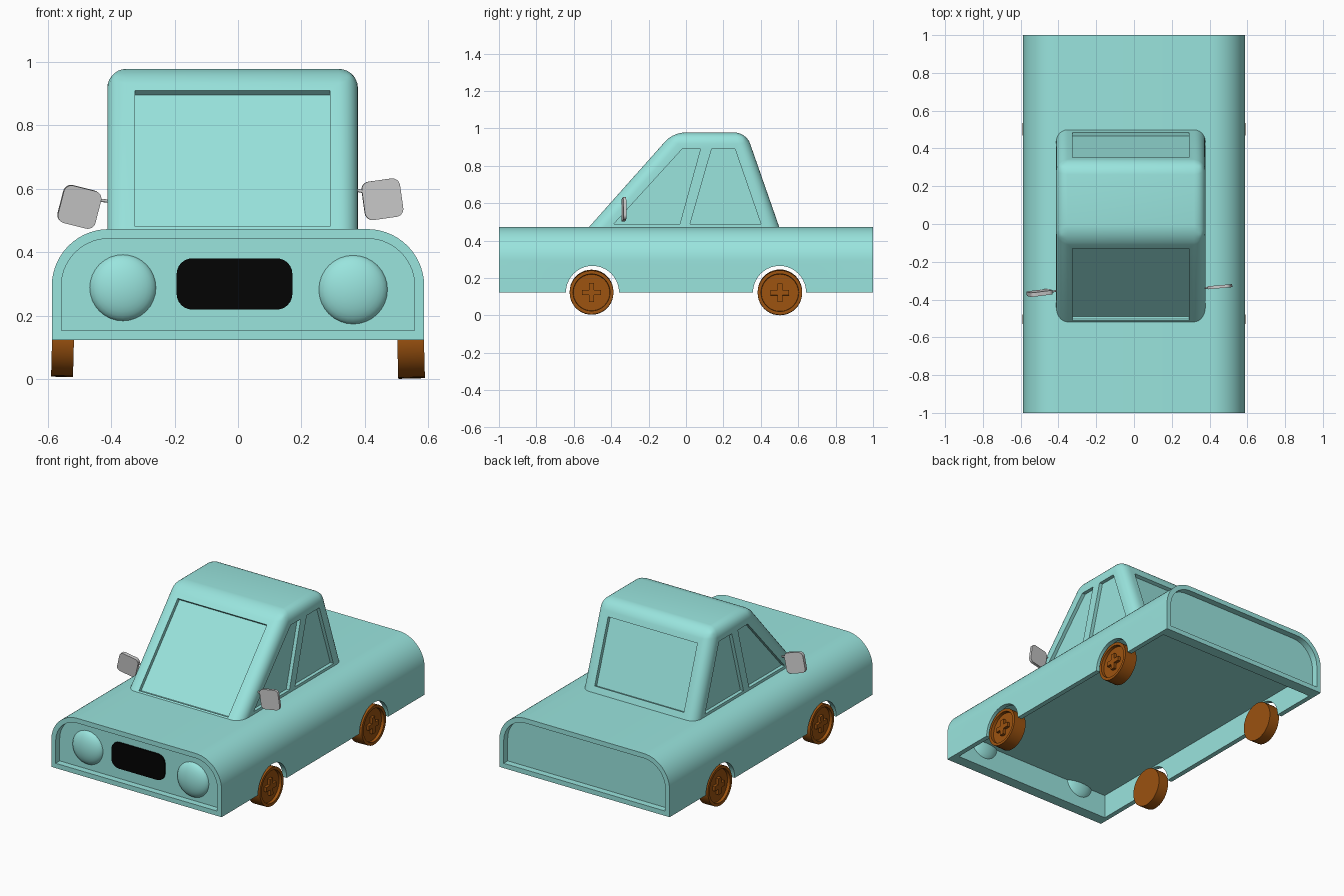
import bpy, bmesh
from math import sin, cos, pi, radians
from mathutils import Vector, Matrix

if "Cube" in bpy.data.objects:
    bpy.data.objects.remove(bpy.data.objects["Cube"])


def material(name, rgb):
    m = bpy.data.materials.new(name)
    m.diffuse_color = (*rgb, 1)
    m.use_nodes = True
    m.node_tree.nodes["Principled BSDF"].inputs["Base Color"].default_value = m.diffuse_color
    return m


TEAL = material("teal_paint", (0.32, 0.78, 0.73))
BROWN = material("wheel_brown", (0.33, 0.085, 0.005))
BLACK = material("grille_black", (0.001, 0.001, 0.001))


def add_prism(bm, pts, axis, a, b):
    """Extrude a closed profile from a to b; profile is (y,z) for axis x, (x,z) for axis y."""
    place = (lambda p, t: (t, p[0], p[1])) if axis == 'x' else (lambda p, t: (p[0], t, p[1]))
    rings = [[bm.verts.new(place(p, t)) for p in pts] for t in (a, b)]
    bm.faces.new(rings[0])
    bm.faces.new(rings[1][::-1])
    n = len(pts)
    for i in range(n):
        j = (i + 1) % n
        bm.faces.new((rings[0][i], rings[1][i], rings[1][j], rings[0][j]))


def finish(bm, name, mat=None):
    bmesh.ops.recalc_face_normals(bm, faces=bm.faces[:])
    me = bpy.data.meshes.new(name)
    bm.to_mesh(me)
    bm.free()
    ob = bpy.data.objects.new(name, me)
    bpy.context.collection.objects.link(ob)
    if mat:
        me.materials.append(mat)
    return ob


def prism(name, pts, axis, a, b, mat=None):
    bm = bmesh.new()
    add_prism(bm, pts, axis, a, b)
    return finish(bm, name, mat)


def activate(ob):
    bpy.ops.object.select_all(action='DESELECT')
    ob.select_set(True)
    bpy.context.view_layer.objects.active = ob


def smooth(ob, angle=35):
    activate(ob)
    bpy.ops.object.shade_smooth_by_angle(angle=radians(angle))


def cut(ob, cutters):
    for c in cutters:
        mod = ob.modifiers.new("cut", 'BOOLEAN')
        mod.operation, mod.solver, mod.object = 'DIFFERENCE', 'EXACT', c
        activate(ob)
        bpy.ops.object.modifier_apply(modifier=mod.name)
        bpy.data.objects.remove(c)


def circle(cx, cz, r, n=40):
    return [(cx + r * cos(2 * pi * i / n), cz + r * sin(2 * pi * i / n)) for i in range(n)]


def rounded_rect(w, h, r, cx=0, cz=0, n=6):
    pts = []
    for k, (sx, sz) in enumerate(((1, 1), (-1, 1), (-1, -1), (1, -1))):
        for i in range(n + 1):
            a = pi / 2 * (k + i / n)
            pts.append((cx + sx * (w / 2 - r) + r * cos(a), cz + sz * (h / 2 - r) + r * sin(a)))
    return pts


def body_profile(inset, bottom, n=14):
    """Body cross-section: flat sides, rounded upper corners."""
    r, cx, cz = 0.18 - inset, 0.407, 0.293
    arc = [(cx + r * cos(pi / 2 * i / n), cz + r * sin(pi / 2 * i / n)) for i in range(n + 1)]
    half = [(cx + r, bottom)] + arc
    return half + [(-x, z) for x, z in reversed(half)]


# Body: open underside up to the floor, recessed end panels and wheel arches
FLOOR = 0.272
body = prism("body", body_profile(0, 0.123), 'y', -1, 1, TEAL)
cut(body, [
    prism("hollow_cutter", [(-0.557, 0), (0.557, 0), (0.557, FLOOR), (-0.557, FLOOR)], 'y', -0.93, 0.93),
    prism("front_cutter", body_profile(0.03, 0.153), 'y', -1.1, -0.96),
    prism("back_cutter", body_profile(0.03, 0.153), 'y', 0.96, 1.1),
    prism("front_arch_cutter", circle(-0.5, 0.123, 0.142), 'x', -0.8, 0.8),
    prism("rear_arch_cutter", circle(0.5, 0.123, 0.142), 'x', -0.8, 0.8)])
smooth(body)

# Cabin with rounded edges
X0, X1 = -0.412, 0.378
bm = bmesh.new()
add_prism(bm, [(-0.53, 0.46), (-0.069, 0.978), (0.322, 0.978), (0.503, 0.46)], 'x', X0, X1)
edges = [e for e in bm.edges if max(v.co.z for v in e.verts) > 0.9]
bmesh.ops.bevel(bm, geom=edges, offset=0.06, offset_type='OFFSET', segments=7,
                profile=0.5, affect='EDGES')
cabin = finish(bm, "cabin", TEAL)


# Window recesses
def slope_cutter(name, low, high, z0, z1, inward):
    lo, hi = Vector(low), Vector(high)
    on = lambda z: lo.lerp(hi, (z - lo.y) / (hi.y - lo.y))
    d = (hi - lo).normalized()
    nrm = Vector((d.y, -d.x)) * inward
    a, b = on(z0), on(z1)
    pts = [a + nrm * 0.022, b + nrm * 0.022, b - nrm * 0.05, a - nrm * 0.05]
    return prism(name, [tuple(p) for p in pts], 'x', -0.325, 0.29)


cutters = [slope_cutter("windshield_cutter", (-0.53, 0.46), (-0.069, 0.978), 0.481, 0.91, 1),
           slope_cutter("rear_window_cutter", (0.503, 0.46), (0.322, 0.978), 0.51, 0.89, -1)]
for a, b in ((X0 - 0.1, X0 + 0.022), (X1 - 0.022, X1 + 0.1)):
    cutters.append(prism("front_side_cutter", [(-0.385, 0.49), (-0.02, 0.89), (0.077, 0.89), (-0.033, 0.49)], 'x', a, b))
    cutters.append(prism("rear_side_cutter", [(0.022, 0.49), (0.137, 0.89), (0.262, 0.89), (0.40, 0.49)], 'x', a, b))
cut(cabin, cutters)
smooth(cabin)

# Grille
prism("grille", rounded_rect(0.365, 0.162, 0.05, -0.011, 0.3), 'y', -0.97, -0.94, BLACK)

# Headlights: flattened spheres set in the front panel
for side, x, z, r in (("left", -0.363, 0.288, 0.106), ("right", 0.363, 0.282, 0.11)):
    bm = bmesh.new()
    bmesh.ops.create_uvsphere(bm, u_segments=32, v_segments=16, radius=1)
    bm.transform(Matrix.Translation((x, -0.952, z)) @ Matrix.Diagonal((r, 0.048, r, 1))
                 @ Matrix.Rotation(pi / 2, 4, 'X'))
    smooth(finish(bm, side + "_headlight", TEAL))


# Wheels: recessed outer face with a plus-shaped hub
def wheel(name, side, x_in, x_out, y, z, r, tilt):
    w = abs(x_out - x_in) - 0.004
    bm = bmesh.new()
    add_prism(bm, circle(0, 0, r), 'x', -w / 2, w / 2)
    bmesh.ops.recalc_face_normals(bm, faces=bm.faces[:])
    cap = [f for f in bm.faces if f.normal.x > 0.9]
    bmesh.ops.inset_region(bm, faces=cap, thickness=0.018)
    bmesh.ops.inset_region(bm, faces=cap, thickness=0.002, depth=-0.018)
    a, b = 0.05, 0.014
    q = [(a, b), (b, b), (b, a)]
    plus = q + [(-u, v) for u, v in reversed(q)] + [(-u, -v) for u, v in q] + [(u, -v) for u, v in reversed(q)]
    add_prism(bm, plus, 'x', w / 2 - 0.025, w / 2)
    bm.transform(Matrix.Translation(((x_in + x_out) / 2, y, z))
                 @ Matrix.Rotation(radians(tilt), 4, 'Y') @ Matrix.Diagonal((side, 1, 1, 1)))
    smooth(finish(bm, name, BROWN))


for end, y, z, r in (("front", -0.505, 0.122, 0.117), ("rear", 0.502, 0.121, 0.119)):
    wheel(end + "_left_wheel", -1, -0.515, -0.588, y, z + 0.005, r, 1.5)
    wheel(end + "_right_wheel", 1, 0.5, 0.588, y, z, r, -1.5)

# Side mirrors: tilted rounded plates on thin stalks
for side, loc, rot, yaw, pitch, thick, stalk in (
        ("left", (-0.5, -0.365, 0.543), 14, 6, 5, 0.022, ((-0.45, -0.36, 0.565), (-0.395, -0.352, 0.56))),
        ("right", (0.455, -0.332, 0.567), -8, 5, 0, 0.016, ((0.42, -0.335, 0.585), (0.355, -0.34, 0.6)))):
    bm = bmesh.new()
    add_prism(bm, rounded_rect(0.122, 0.122, 0.025), 'y', -thick / 2, thick / 2)
    bm.transform(Matrix.Translation(loc) @ Matrix.Rotation(radians(yaw), 4, 'Z')
                 @ Matrix.Rotation(radians(pitch), 4, 'X') @ Matrix.Rotation(radians(rot), 4, 'Y'))
    p, q = Vector(stalk[0]), Vector(stalk[1])
    m = Matrix.Translation((p + q) / 2) @ (q - p).to_track_quat('Z', 'Y').to_matrix().to_4x4()
    bmesh.ops.create_cone(bm, cap_ends=True, segments=12, radius1=0.005, radius2=0.005,
                          depth=(q - p).length, matrix=m)
    smooth(finish(bm, side + "_mirror"))
